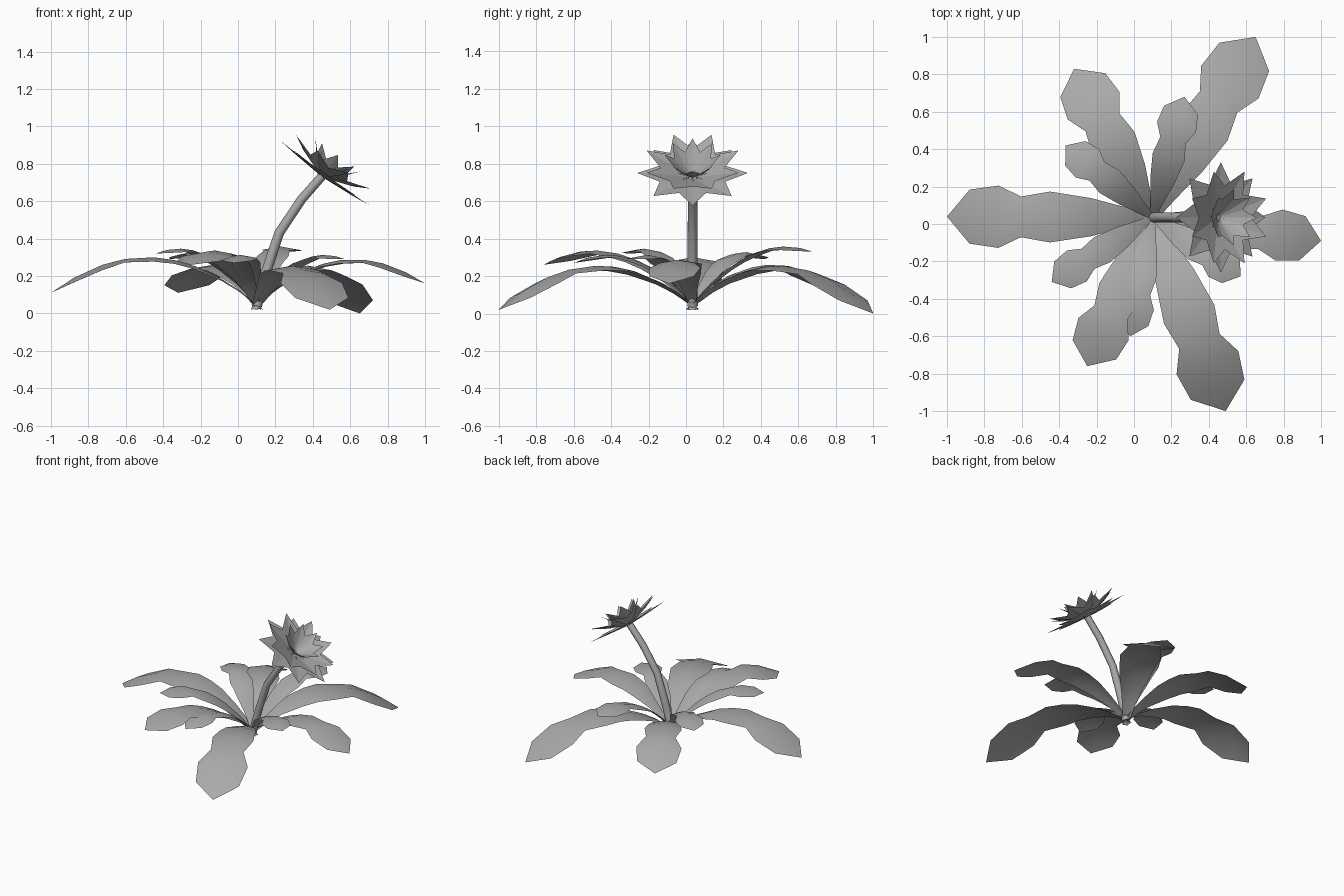
import bpy
import bmesh
import math
from mathutils import Vector

cube = bpy.data.objects.get("Cube")
if cube:
    bpy.data.objects.remove(cube, do_unlink=True)

# One flat grey for the whole plant
GREY = (0.4, 0.4, 0.4, 1)
grey = bpy.data.materials.new("plain grey")
grey.use_nodes = True
grey.diffuse_color = GREY
grey.node_tree.nodes["Principled BSDF"].inputs["Base Color"].default_value = GREY


def add_object(name, bm, smooth):
    mesh = bpy.data.meshes.new(name)
    for face in bm.faces:
        face.smooth = smooth
    bm.to_mesh(mesh)
    bm.free()
    mesh.materials.append(grey)
    obj = bpy.data.objects.new(name, mesh)
    bpy.context.scene.collection.objects.link(obj)
    return obj


# Leaves: an arched strip with a lobed outline and drooping edges, shared by all
CROWN = Vector((0.1, 0.035, 0.05))
OUTLINE = [(-0.03, 0.1), (0.09, 0.26), (0.17, 0.38), (0.3, 0.6), (0.4, 0.7),
           (0.5, 0.8), (0.64, 0.64), (0.75, 0.98), (0.89, 0.85), (1, 0)]
DROOP = 0.17


def make_leaf(name, tip, width, mid_z, tip_z):
    """Strip from the crown to the tip; its height is a parabola."""
    along = Vector((tip[0], tip[1], 0)) - Vector((CROWN.x, CROWN.y, 0))
    side = Vector((-along.y, along.x, 0)).normalized()
    rise, mid = tip_z - CROWN.z, mid_z - CROWN.z
    bend = 2 * rise - 4 * mid
    bm = bmesh.new()
    last = None
    for t, w in OUTLINE:
        center = CROWN + along * t
        center.z += bend * t * t + (rise - bend) * t
        if w == 0:
            end = bm.verts.new(center)
            bm.faces.new((last[0], end, last[1]))
            bm.faces.new((last[1], end, last[2]))
            break
        half = width * w
        drop = Vector((0, 0, -DROOP * half))
        row = [bm.verts.new(center + side * half * s + drop * abs(s))
               for s in (-1, 0, 1)]
        if last:
            for k in (0, 1):
                bm.faces.new((last[k], row[k], row[k + 1], last[k + 1]))
        last = row
    bm.normal_update()
    add_object(name, bm, True)


# name, tip, half width, middle height, tip height
LEAVES = [
    ("right_leaf", (-1, 0.04), 0.17, 0.3, 0.11),
    ("back_right_leaf", (-0.32, 0.83), 0.16, 0.26, 0.11),
    ("back_right_small_leaf", (-0.365, 0.42), 0.1, 0.3, 0.29),
    ("front_right_small_leaf", (-0.44, -0.31), 0.1, 0.31, 0.32),
    ("front_right_leaf", (-0.25, -0.76), 0.15, 0.32, 0.26),
    ("front_small_leaf", (-0.02, -0.6), 0.1, 0.29, 0.27),
    ("front_left_leaf", (0.49, -1), 0.18, 0.255, 0.02),
    ("front_left_small_leaf", (0.57, -0.28), 0.1, 0.28, 0.29),
    ("left_leaf", (1, -0.09), 0.14, 0.285, 0.16),
    ("back_left_leaf", (0.65, 1), 0.18, 0.255, 0),
    ("back_small_leaf", (0.27, 0.68), 0.11, 0.32, 0.33),
]
for leaf in LEAVES:
    make_leaf(*leaf)

# Stem: a bent tube that thins a little towards the flower
PATH = [(0.1, 0.04), (0.15, 0.22), (0.22, 0.43), (0.34, 0.61), (0.45, 0.735)]
SIDES = 8
bm = bmesh.new()
rings = []
for i, (x, z) in enumerate(PATH):
    before, after = PATH[max(i - 1, 0)], PATH[min(i + 1, len(PATH) - 1)]
    tangent = Vector((after[0] - before[0], 0, after[1] - before[1])).normalized()
    across = Vector((tangent.z, 0, -tangent.x))
    radius = 0.028 - 0.001 * i
    ring = []
    for k in range(SIDES):
        a = math.tau * k / SIDES
        offset = across * math.cos(a) + Vector((0, math.sin(a), 0))
        ring.append(bm.verts.new(Vector((x, 0.035, z)) + offset * radius))
    rings.append(ring)
for low, high in zip(rings, rings[1:]):
    for k in range(SIDES):
        n = (k + 1) % SIDES
        bm.faces.new((low[k], low[n], high[n], high[k]))
bm.faces.new(rings[-1])
bm.faces.new(reversed(rings[0]))
stem = add_object("stem", bm, True)
bpy.context.view_layer.objects.active = stem
stem.select_set(True)
bpy.ops.object.shade_smooth_by_angle(angle=math.radians(50))


# Flower: rings of pointed petals, steeper towards the middle
def make_petals(name, count, turn, reach, height, width):
    bm = bmesh.new()
    up = Vector((0, 0, 1))
    for k in range(count):
        a = math.tau * (k + turn) / count
        out = Vector((math.cos(a), math.sin(a), 0))
        side = Vector((-out.y, out.x, 0))
        base = bm.verts.new(out * 0.01)
        tip = bm.verts.new(out * reach + up * height)
        keel = bm.verts.new(out * reach * 0.6 + up * height * 0.5)
        edges = [bm.verts.new(out * reach * 0.58 + up * (height * 0.5 + 0.008)
                              + side * width * s) for s in (-1, 1)]
        bm.faces.new((base, edges[0], tip, keel))
        bm.faces.new((base, keel, tip, edges[1]))
    bm.normal_update()
    obj = add_object(name, bm, False)
    obj.location = (0.45, 0.035, 0.73)
    obj.rotation_euler = (0, math.radians(36), 0)


make_petals("outer_petals", 8, 0, 0.295, 0.025, 0.075)
make_petals("middle_petals", 8, 0.5, 0.265, 0.1, 0.068)
make_petals("inner_petals", 8, 0, 0.15, 0.145, 0.048)
